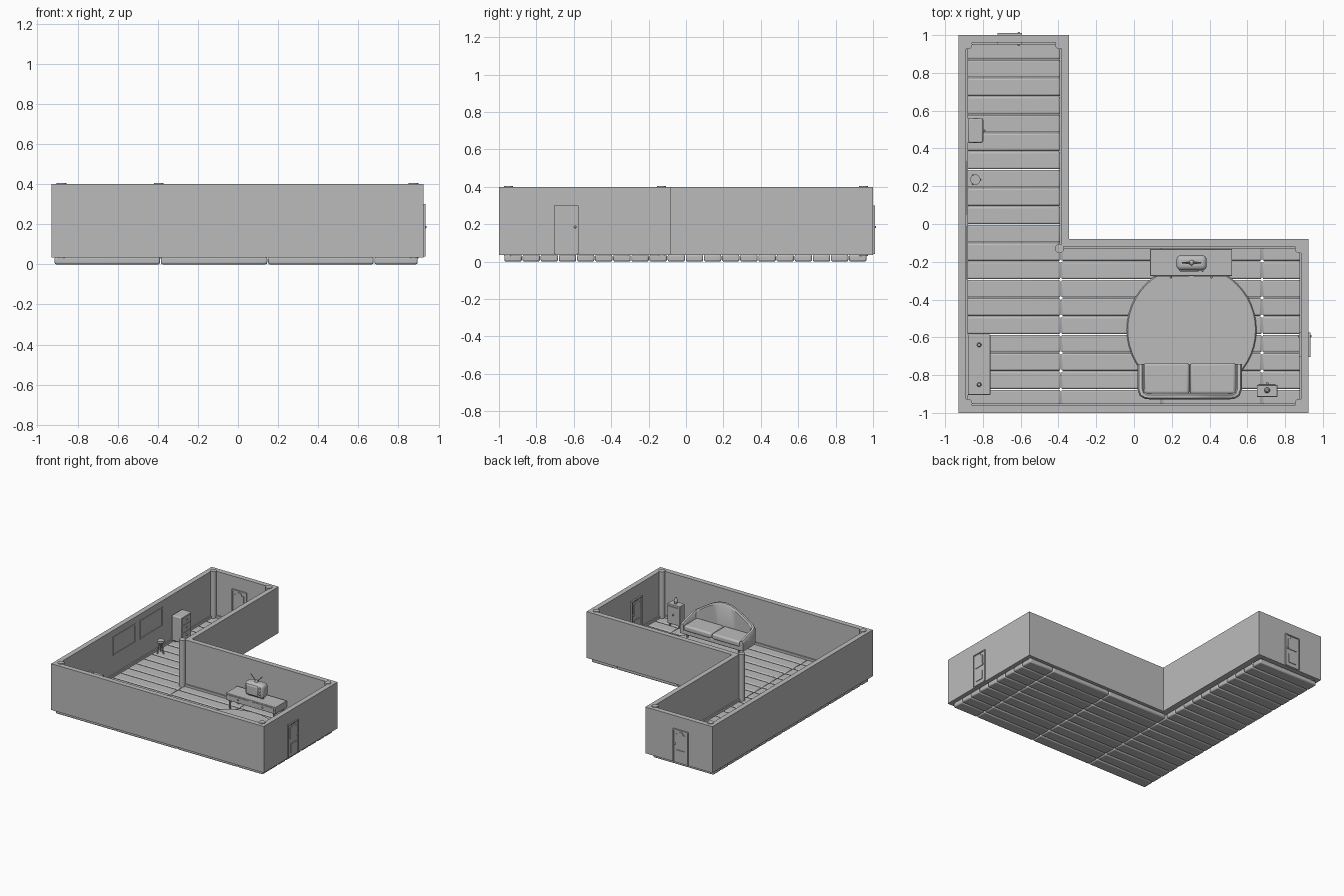
import bpy, bmesh, math
from mathutils import Matrix, Vector

if "Cube" in bpy.data.objects:
    bpy.data.objects.remove(bpy.data.objects["Cube"])

grey = bpy.data.materials.new("plain grey")
grey.use_nodes = True
grey.diffuse_color = (0.5, 0.5, 0.5, 1)
grey.node_tree.nodes["Principled BSDF"].inputs["Base Color"].default_value = (0.5, 0.5, 0.5, 1)


def finish(name, bm, smooth=True, bevel=0, segs=3):
    bmesh.ops.recalc_face_normals(bm, faces=bm.faces)
    mesh = bpy.data.meshes.new(name)
    bm.to_mesh(mesh)
    bm.free()
    ob = bpy.data.objects.new(name, mesh)
    bpy.context.collection.objects.link(ob)
    mesh.materials.append(grey)
    if bevel:
        mod = ob.modifiers.new("bevel", "BEVEL")
        mod.width, mod.segments, mod.limit_method = bevel, segs, "ANGLE"
    if smooth:
        bpy.ops.object.select_all(action="DESELECT")
        ob.select_set(True)
        bpy.context.view_layer.objects.active = ob
        bpy.ops.object.shade_smooth_by_angle(angle=math.radians(35))
    return ob


def add_box(bm, x0, x1, y0, y1, z0, z1):
    size = Matrix.Diagonal((x1 - x0, y1 - y0, z1 - z0, 1))
    mid = Matrix.Translation(((x0 + x1) / 2, (y0 + y1) / 2, (z0 + z1) / 2))
    return bmesh.ops.create_cube(bm, size=1, matrix=mid @ size)["verts"]


def box(name, *dims, bevel=0, segs=3):
    bm = bmesh.new()
    add_box(bm, *dims)
    return finish(name, bm, bevel > 0, bevel, segs)


def rod(name, a, b, r0, r1=None, sides=20):
    a, b = Vector(a), Vector(b)
    bm = bmesh.new()
    turn = (b - a).to_track_quat("Z", "Y").to_matrix().to_4x4()
    bmesh.ops.create_cone(bm, cap_ends=True, segments=sides, radius1=r0,
                          radius2=r0 if r1 is None else r1, depth=(b - a).length,
                          matrix=Matrix.Translation((a + b) / 2) @ turn)
    return finish(name, bm)


def ball(name, centre, r):
    bm = bmesh.new()
    bmesh.ops.create_uvsphere(bm, u_segments=12, v_segments=8, radius=r,
                              matrix=Matrix.Translation(centre))
    return finish(name, bm)


def legs(name, x0, x1, y0, y1, z, r=0.009):
    for x in (x0, x1):
        for y in (y0, y1):
            rod(name, (x, y, 0.035), (x, y, z), r * 0.7, r, 10)


def l_outline(d):
    return [(-.93 + d, -1 + d), (.925 - d, -1 + d), (.925 - d, -.08 - d),
            (-.345 - d, -.08 - d), (-.345 - d, 1 - d), (-.93 + d, 1 - d)]


def l_ring(name, d0, d1, z0, z1):
    bm = bmesh.new()
    rings = [[bm.verts.new((x, y, z)) for x, y in l_outline(d)]
             for d, z in ((d0, z0), (d0, z1), (d1, z1), (d1, z0))]
    for k in range(4):
        a, b = rings[k], rings[(k + 1) % 4]
        for i in range(6):
            j = (i + 1) % 6
            bm.faces.new((a[i], a[j], b[j], b[i]))
    return finish(name, bm, False)


# Walls, skirting and corner posts
l_ring("walls", 0, 0.04, 0.035, 0.4)
l_ring("skirting", 0.04, 0.05, 0.035, 0.055)
for x, y in l_outline(0.05):
    rod("corner_post", (x, y, 0.03), (x, y, 0.405), 0.024)

# Floor boards with softly rounded sides
pitch = 0.097
cuts = (-.915, -.385, .15, .68, .9)
for i in range(20):
    top = 0.965 - i * pitch
    for s in range(4 if i >= 11 else 1):
        plank = box("floor_board", cuts[s], cuts[s + 1] - .004, top - pitch + .004, top,
                    0, 0.037, bevel=0.009, segs=2)
        plank.data.shade_smooth()


# Doors, seen from both sides of the wall
def door(name, matrix):
    bm = bmesh.new()
    add_box(bm, -.065, .065, -.025, .025, .04, .3)
    for side in (-1, 1):
        def panel(points, depth):
            vs = [bm.verts.new((u, side * .025, w)) for u, w in points]
            f = bm.faces.new(vs)
            out = bmesh.ops.extrude_face_region(bm, geom=[f])["geom"]
            bmesh.ops.translate(bm, vec=(0, side * depth, 0),
                                verts=[v for v in out if isinstance(v, bmesh.types.BMVert)])
        panel([(-.035, .07), (.035, .07), (.035, .14), (-.035, .14)], .005)
        panel([(-.04, .18), (.04, .18), (.04, .265), (.025, .265), (.015, .285),
               (-.015, .285), (-.025, .265), (-.04, .265)], .005)
        for u in (-.065, .057):
            add_box(bm, u, u + .008, side * .028 - .003, side * .028 + .003, .04, .3)
        add_box(bm, -.065, .065, side * .028 - .003, side * .028 + .003, .292, .3)
        bmesh.ops.create_uvsphere(bm, u_segments=10, v_segments=6, radius=.007,
                                  matrix=Matrix.Translation((.047, side * .03, .185)))
    bm.transform(matrix)
    finish(name, bm, False)


door("side_door", Matrix.Translation((.904, -.64, 0)) @ Matrix.Rotation(math.pi / 2, 4, "Z"))
door("end_door", Matrix.Translation((-.657, .98, 0)))

# Picture frames on the long wall
for y in (-.29, .05):
    for a, b, c, d in ((0, .28, .2, .21), (0, .28, .34, .35), (0, .01, .21, .34), (.27, .28, .21, .34)):
        box("picture_frame", -.892, -.885, y + a, y + b, c, d)

# Round rug
rod("rug", (.305, -.56, .035), (.305, -.56, .046), .345, .338, 48)

# Television on its low stand
box("tv_stand", .085, .52, -.275, -.132, .11, .165, bevel=.004)
legs("tv_stand_leg", .11, .495, -.255, -.15, .11)
for x in (.195, .41):
    box("stand_drawer", x - .095, x + .095, -.279, -.274, .12, .155)
    ball("drawer_knob", (x, -.282, .138), .006)
box("tv_body", .225, .385, -.245, -.165, .175, .285, bevel=.025, segs=4)
box("tv_screen", .24, .345, -.252, -.23, .19, .27, bevel=.01)
for z in (.21, .235, .26):
    ball("tv_dial", (.362, -.246, z), .007)
for x in (.25, .36):
    rod("tv_foot", (x, -.205, .16), (x, -.205, .185), .008)
ball("aerial_base", (.305, -.205, .285), .014)
for s in (-1, 1):
    rod("aerial", (.305, -.205, .285), (.305 + s * .05, -.205, .335), .003, sides=8)

# Sofa: arched back wrapping round into the arms
mid_x = .295
half = [(.26, -.74, .15), (.26, -.80, .17), (.26, -.875, .19), (.252, -.9, .2), (.23, -.912, .215)]
half += [(.2 - .05 * k, -.912, .235 + .085 * math.sin(math.pi / 2 * k / 4)) for k in range(5)]
path = half + [(-x, y, h) for x, y, h in reversed(half[:-1])]
bm = bmesh.new()
rings = []
for i, (x, y, h) in enumerate(path):
    p, q = path[max(i - 1, 0)], path[min(i + 1, len(path) - 1)]
    n = Vector((q[1] - p[1], p[0] - q[0])).normalized() * .016
    rings.append([bm.verts.new((mid_x + x + e * n.x, y + e * n.y, z))
                  for e, z in ((-1, .075), (1, .075), (1, h - .012), (.5, h), (-.5, h), (-1, h - .012))])
for a, b in zip(rings, rings[1:]):
    for k in range(6):
        bm.faces.new((a[k], a[k - 1], b[k - 1], b[k]))
bm.faces.new(rings[0])
bm.faces.new(rings[-1])
finish("sofa_back_and_arms", bm)
box("sofa_base", .04, .55, -.91, -.74, .07, .105, bevel=.008)
box("sofa_cushion_right", .052, .293, -.9, -.735, .1, .145, bevel=.014)
box("sofa_cushion_left", .297, .538, -.9, -.735, .1, .145, bevel=.014)
legs("sofa_leg", .07, .52, -.89, -.76, .075)

# Bedside cabinet with a small vase
box("side_cabinet", .65, .76, -.915, -.852, .06, .215, bevel=.004)
legs("side_cabinet_leg", .665, .745, -.9, -.865, .06, .007)
box("side_cabinet_door", .66, .75, -.854, -.847, .075, .2)
ball("side_cabinet_knob", (.705, -.844, .14), .007)
rod("vase_body", (.705, -.88, .215), (.705, -.88, .24), .009, .015)
rod("vase_neck", (.705, -.88, .24), (.705, -.88, .265), .015, .006)

# Console table by the corner
box("console_top", -.88, -.76, -.905, -.585, .17, .2, bevel=.004)
legs("console_leg", -.865, -.775, -.89, -.6, .17)
for y in (-.85, -.64):
    rod("console_ornament", (-.82, y, .2), (-.82, y, .225), .012, .008)

# Chest of drawers
box("chest", -.88, -.8, .43, .56, .05, .25, bevel=.008)
legs("chest_leg", -.865, -.815, .445, .545, .05, .007)
for z in (.07, .13, .19):
    box("chest_drawer", -.802, -.796, .44, .55, z, z + .05)
    ball("chest_knob", (-.793, .495, z + .025), .006)

# Small round stool with splayed legs
rod("stool_seat", (-.84, .235, .122), (-.84, .235, .138), .027)
for k in range(3):
    t = k * math.tau / 3
    rod("stool_leg", (-.84 + .026 * math.cos(t), .235 + .026 * math.sin(t), .036),
        (-.84 + .01 * math.cos(t), .235 + .01 * math.sin(t), .124), .005, sides=8)
